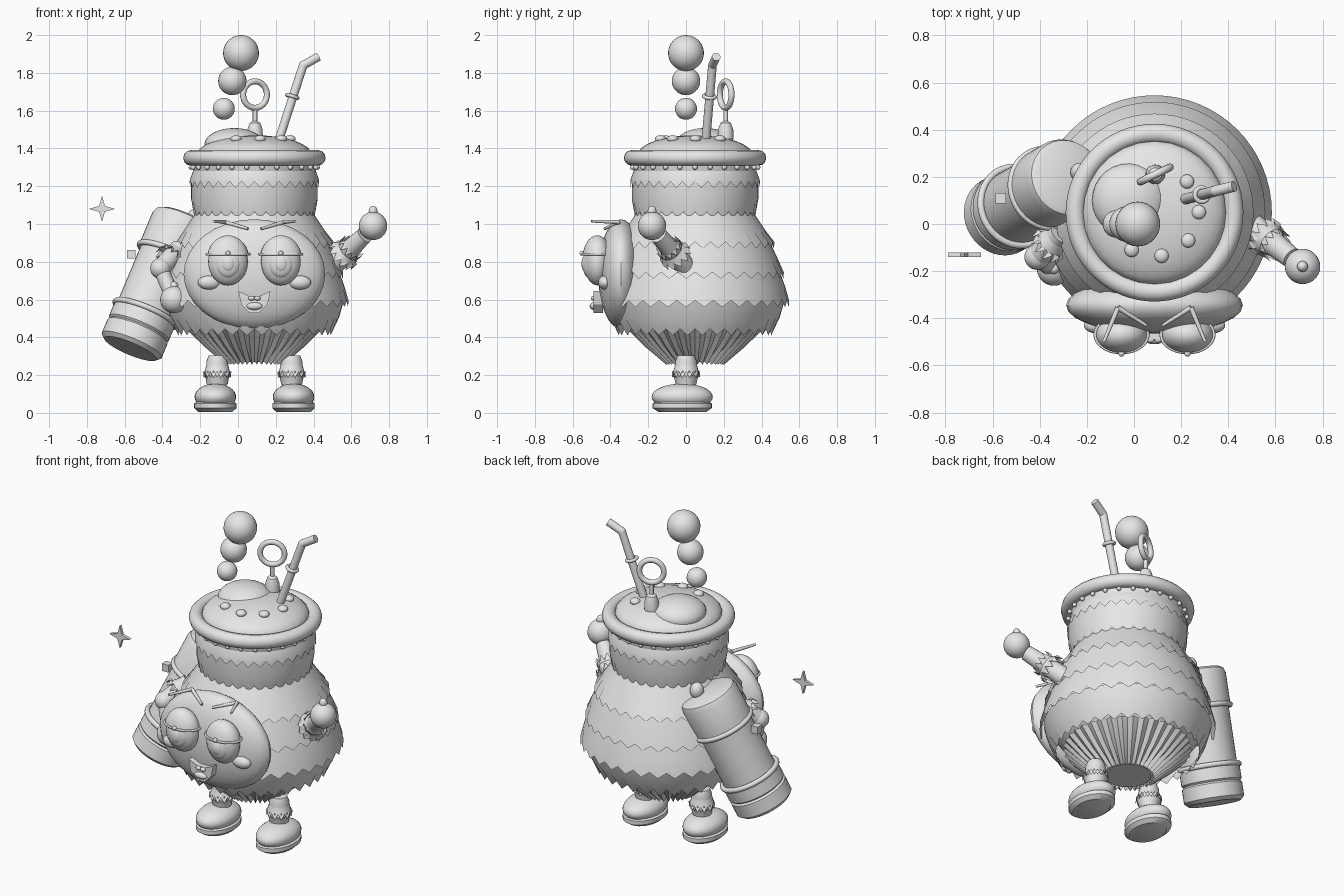
import bpy, bmesh, math
from mathutils import Vector, Matrix

cube = bpy.data.objects.get("Cube")
if cube:
    bpy.data.objects.remove(cube, do_unlink=True)

grey = bpy.data.materials.new("plain_grey")
grey.use_nodes = True
grey.diffuse_color = (0.8, 0.8, 0.8, 1)
grey.node_tree.nodes["Principled BSDF"].inputs["Base Color"].default_value = grey.diffuse_color

CX, CY = 0.087, 0.048      # body axis
TAU = math.tau


def finish(name, bm, matrix=None, angle=35):
    if matrix is not None:
        bm.transform(matrix)
    bmesh.ops.recalc_face_normals(bm, faces=bm.faces)
    mesh = bpy.data.meshes.new(name)
    bm.to_mesh(mesh)
    bm.free()
    mesh.materials.append(grey)
    for face in mesh.polygons:
        face.use_smooth = True
    mesh.set_sharp_from_angle(angle=math.radians(angle))
    obj = bpy.data.objects.new(name, mesh)
    bpy.context.collection.objects.link(obj)
    return obj


def place(loc, axis=(0, 0, 1), scale=(1, 1, 1)):
    turn = Vector(axis).to_track_quat('Z', 'Y').to_matrix().to_4x4()
    return Matrix.Translation(loc) @ turn @ Matrix.Diagonal((*scale, 1))


def ball(name, loc, size, cut=None):
    bm = bmesh.new()
    bmesh.ops.create_uvsphere(bm, u_segments=28, v_segments=16, radius=1)
    if cut is not None:
        geom = bm.verts[:] + bm.edges[:] + bm.faces[:]
        bmesh.ops.bisect_plane(bm, geom=geom, plane_co=(0, 0, cut), plane_no=(0, 0, 1), clear_inner=True)
        bmesh.ops.holes_fill(bm, edges=[e for e in bm.edges if e.is_boundary])
    size = (size,) * 3 if isinstance(size, float) else size
    return finish(name, bm, place(loc, scale=size))


def bridge(bm, rings):
    for low, high in zip(rings, rings[1:]):
        count = len(low)
        for i in range(count):
            j = (i + 1) % count
            bm.faces.new((low[i], low[j], high[j], high[i]))


def lathe(name, profile, matrix, sides=40):
    bm = bmesh.new()
    rings = [[bm.verts.new((r * math.cos(TAU * i / sides), r * math.sin(TAU * i / sides), z))
              for i in range(sides)] for r, z in profile]
    bridge(bm, rings)
    bm.faces.new(rings[0])
    bm.faces.new(rings[-1])
    return finish(name, bm, matrix)


def rod(name, start, end, r0, r1=None):
    start, end = Vector(start), Vector(end)
    span = end - start
    return lathe(name, [(r0, 0), (r1 or r0, span.length)], place(start, span), 20)


def torus(name, major, minor, matrix, sides=48):
    bm = bmesh.new()
    rings = []
    for i in range(sides):
        a = TAU * i / sides
        rings.append([bm.verts.new(((major + minor * math.cos(b)) * math.cos(a),
                                    (major + minor * math.cos(b)) * math.sin(a), minor * math.sin(b)))
                      for b in (TAU * k / 12 for k in range(12))])
    bridge(bm, rings + rings[:1])
    return finish(name, bm, matrix, 60)


def skirt(name, top, bottom, teeth, depth, matrix, pleat=0.0):
    """Flared ring of fur ending in a zigzag edge."""
    (r0, z0), (r1, z1) = top, bottom
    bm = bmesh.new()
    rings = []
    for t in (0, 0.5, 1):
        ring = []
        for i in range(teeth * 2):
            a, tip = TAU * i / (teeth * 2), i % 2
            bulge = 0.008 * math.sin(math.pi * t) * (r0 > 0.2)
            r = r0 + (r1 - r0) * t + bulge + pleat * (tip - 0.5) * 2
            z = z0 + (z1 - z0) * t + (depth * (1 - tip) * math.copysign(1, z0 - z1) if t == 1 else 0)
            ring.append(bm.verts.new((r * math.cos(a), r * math.sin(a), z)))
        rings.append(ring)
    bridge(bm, rings)
    return finish(name, bm, matrix)


def plate(name, outline, loc, thick):
    """Flat outline in x and z, extruded along y."""
    bm = bmesh.new()
    face = bm.faces.new([bm.verts.new((x, -thick / 2, z)) for x, z in outline])
    new = bmesh.ops.extrude_face_region(bm, geom=[face])["geom"]
    bmesh.ops.translate(bm, vec=(0, thick, 0), verts=[v for v in new if isinstance(v, bmesh.types.BMVert)])
    return finish(name, bm, Matrix.Translation(loc), 20)


axis = place((CX, CY, 0))

# Body core and layered fur
lathe("body_core", [(0.13, 0.27), (0.33, 0.43), (0.44, 0.58), (0.43, 0.74), (0.38, 0.9), (0.3, 1.06),
                    (0.3, 1.22), (0.325, 1.26), (0.325, 1.35)], axis)
layers = [((0.325, 1.28), (0.343, 1.19)), ((0.335, 1.23), (0.318, 1.03)), ((0.31, 1.06), (0.42, 0.87)),
          ((0.39, 0.92), (0.47, 0.71)), ((0.445, 0.76), (0.498, 0.56)), ((0.475, 0.6), (0.405, 0.41))]
for number, (top, bottom) in enumerate(layers):
    skirt(f"fur_layer_{number}", top, bottom, 32, 0.035, axis)
skirt("fur_bottom", (0.36, 0.45), (0.145, 0.255), 36, 0.02, axis, 0.008)

# Lid with rim, beads and dome
torus("lid_rim", 0.336, 0.041, place((CX, CY, 1.35)), 64)
for i in range(26):
    a = TAU * i / 26
    ball(f"rim_bead_{i}", (CX + 0.335 * math.cos(a), CY + 0.335 * math.sin(a), 1.3), 0.013)
ball("lid_dome", (CX, CY, 1.365), (0.305, 0.305, 0.105))
ball("dome_bulge", (-0.02, 0.1, 1.42), (0.158, 0.158, 0.088))
for i, (x, y) in enumerate([(0.225, 0.18), (0.275, 0.05), (0.23, -0.07), (0.117, -0.135), (-0.01, -0.11)]):
    ball(f"dome_stud_{i}", (x, y, 1.45), (0.03, 0.03, 0.02))

# Floating bubbles
ball("bubble_large", (0.016, 0, 1.905), 0.095)
ball("bubble_medium", (-0.03, 0, 1.757), 0.075)
ball("bubble_small", (-0.075, 0, 1.61), 0.058)

# Ring handle
lathe("handle_base", [(0.042, 1.45), (0.04, 1.5), (0.028, 1.535), (0.012, 1.545), (0.012, 1.62)],
      place((0.09, 0.21, 0)), 20)
torus("handle_ring", 0.07, 0.016, place((0.09, 0.21, 1.685), (-0.44, 0.9, 0)))

# Bent straw
bend, tip = (0.345, 0.14, 1.84), (0.425, 0.16, 1.885)
rod("straw", (0.215, 0.105, 1.44), bend, 0.023)
ball("straw_bend", bend, 0.023)
rod("straw_tip", bend, tip, 0.023)
torus("straw_collar", 0.03, 0.01, place((0.287, 0.124, 1.675), (0.13, 0.035, 0.4)), 24)

# Face
ball("face", (CX, -0.345, 0.735), (0.375, 0.12, 0.29))
plate("muzzle", [(-0.085, 0.05), (-0.03, 0.025), (0.03, 0.025), (0.085, 0.05), (0.07, -0.02),
                 (0.025, -0.065), (-0.025, -0.065), (-0.07, -0.02)], (CX, -0.465, 0.595), 0.05)
ball("lip", (CX, -0.49, 0.565), (0.042, 0.02, 0.02))
for side, word in ((-1, "right"), (1, "left")):
    x = CX + side * 0.14
    ball(f"nostril_{word}", (CX + side * 0.016, -0.49, 0.607), (0.017, 0.014, 0.012))
    ball(f"{word}_eye", (x, -0.47, 0.8), (0.105, 0.07, 0.125))
    ball(f"{word}_iris", (x, -0.515, 0.79), (0.065, 0.032, 0.075))
    ball(f"{word}_pupil", (x, -0.535, 0.79), (0.035, 0.018, 0.042))
    ball(f"{word}_eyelid", (x, -0.47, 0.81), (0.112, 0.079, 0.13), 0.22)
    torus(f"{word}_lash_line", 1, 0.06, place((x, -0.47, 0.84), scale=(0.112, 0.078, 0.12)))
    ball(f"{word}_lash_bead", (x, -0.55, 0.845), 0.013)
    ball(f"{word}_cheek", (CX + side * 0.24, -0.43, 0.69), (0.06, 0.035, 0.037))
    outer, corner, inner = [(CX + side * dx, y, z) for dx, y, z in
                            ((0.215, -0.5, 1.015), (0.155, -0.355, 1.01), (0.035, -0.43, 0.975))]
    rod(f"{word}_brow_outer", outer, corner, 0.007, 0.011)
    rod(f"{word}_brow_inner", corner, inner, 0.011, 0.007)

# Legs and shoes
for side, word in ((-1, "right"), (1, "left")):
    x = CX + side * 0.207
    leg = place((x - side * 0.01, 0, 0))
    lathe(f"{word}_leg", [(0.05, 0.1), (0.05, 0.18), (0.058, 0.27), (0.045, 0.305)], leg, 24)
    skirt(f"{word}_cuff_down", (0.058, 0.255), (0.075, 0.185), 12, 0.035, leg)
    skirt(f"{word}_cuff_up", (0.055, 0.15), (0.07, 0.225), 12, 0.035, leg)
    ball(f"{word}_shoe", (x, -0.02, 0.085), (0.11, 0.162, 0.07))
    lathe(f"{word}_sole", [(0.09, 0), (0.112, 0.02), (0.112, 0.045), (0.09, 0.06)],
          place((x, -0.02, 0.005), scale=(1, 1.4, 1)), 32)

# Raised arm
shoulder, wrist = Vector((0.5, -0.01, 0.78)), Vector((0.67, -0.145, 0.94))
reach = wrist - shoulder
rod("left_arm", shoulder, wrist, 0.058, 0.045)
ball("left_shoulder", shoulder, 0.058)
arm = place(shoulder, reach)
skirt("left_cuff_in", (0.052, 0.16), (0.085, 0.07), 12, 0.04, arm)
skirt("left_cuff_out", (0.055, 0.09), (0.07, 0.18), 12, 0.04, arm)
ball("left_hand", (0.715, -0.18, 0.99), 0.075)
ball("left_thumb", (0.715, -0.18, 1.068), (0.023, 0.023, 0.028))

# Arm holding the canister
shoulder, elbow, palm = Vector((-0.31, -0.04, 0.87)), Vector((-0.41, -0.14, 0.765)), (-0.34, -0.19, 0.6)
rod("right_arm", shoulder, elbow, 0.05)
skirt("right_cuff", (0.05, 0.03), (0.08, 0.11), 12, 0.04, place(shoulder, elbow - shoulder))
ball("right_elbow", elbow, 0.055)
rod("right_forearm", elbow, palm, 0.04)
ball("right_hand", palm, 0.072)
ball("right_thumb", (-0.34, -0.19, 0.672), 0.023)

# Canister
base, top = Vector((-0.57, 0.03, 0.34)), Vector((-0.28, 0.2, 1.03))
span = top - base
length = span.length
canister = place(base, span)
lathe("canister", [(0.15, 0), (0.172, 0.02), (0.172, 0.1), (0.162, 0.11), (0.172, 0.12), (0.172, 0.2),
                   (0.16, 0.21), (0.16, 0.54), (0.172, 0.55), (0.172, length - 0.04),
                   (0.162, length - 0.012), (0.14, length)], canister)
for i, height in enumerate((0.205, 0.545)):
    torus(f"canister_band_{i}", 0.17, 0.015, canister @ Matrix.Translation((0, 0, height)))
ball("canister_knob", top + Vector((0.05, 0.02, 0.0)), (0.04, 0.04, 0.05))
clasp = bmesh.new()
bmesh.ops.create_cube(clasp, size=0.045)
finish("canister_clasp", clasp, Matrix.Translation((-0.565, 0.11, 0.84)))

# Sparkle
points = []
for i in range(8):
    r = 0.022 if i % 2 else 0.07
    points.append((r * math.sin(TAU * i / 8), r * math.cos(TAU * i / 8)))
plate("sparkle", points, (-0.72, -0.13, 1.08), 0.018)
